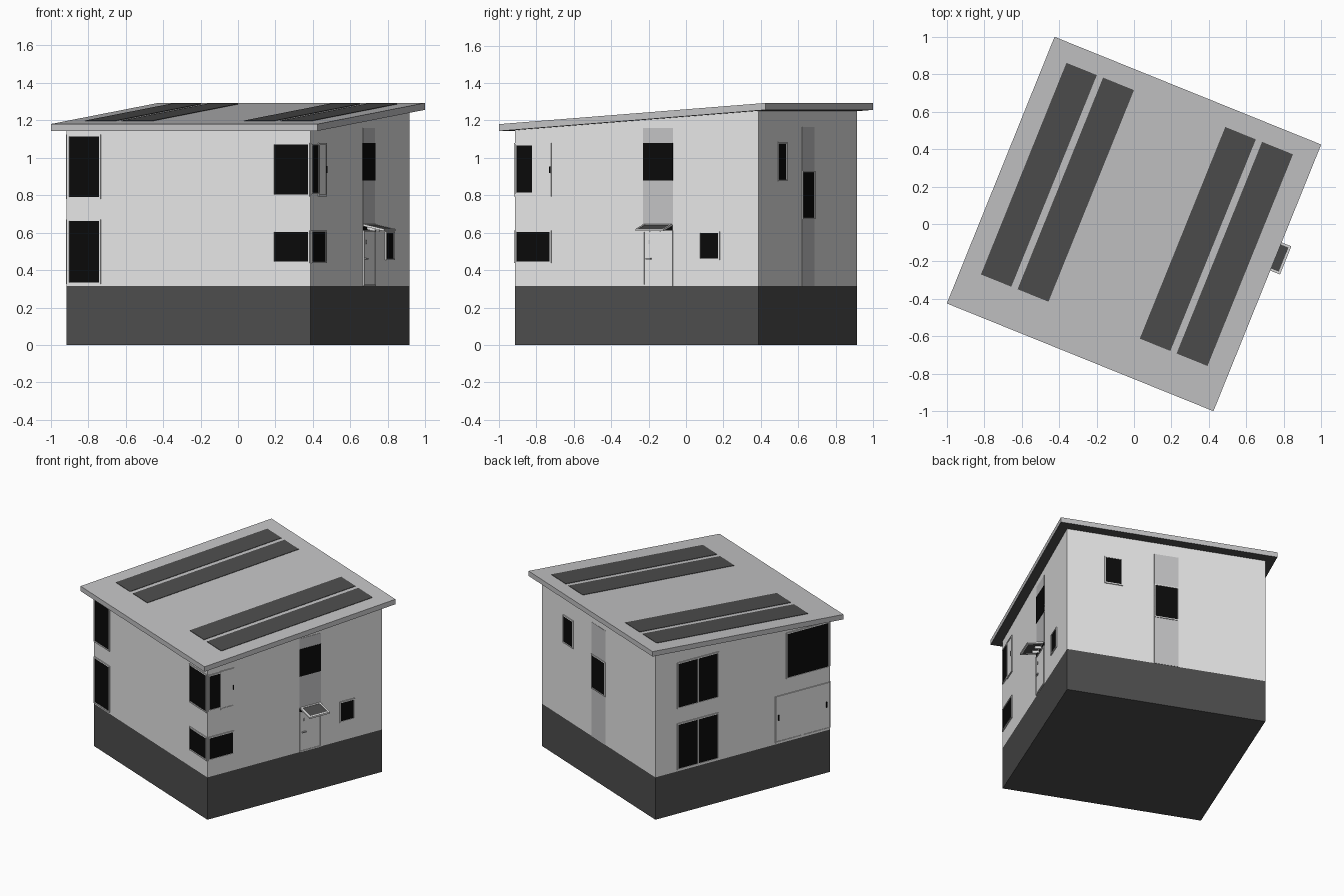
import bpy, bmesh, math

if "Cube" in bpy.data.objects:
    bpy.data.objects.remove(bpy.data.objects["Cube"])

ANGLE = math.radians(-22)   # whole house is turned about z
A = 0.703                   # wall half width
R = 0.768                   # roof half width
BASE = 0.315                # plinth height
SLOPE = 0.0736


def material(name, g):
    m = bpy.data.materials.new(name)
    m.diffuse_color = (g[0], g[1], g[2], 1)
    m.use_nodes = True
    m.node_tree.nodes["Principled BSDF"].inputs["Base Color"].default_value = m.diffuse_color
    return m


WALL = material("white render", (0.80, 0.80, 0.80))
GREY = material("light grey", (0.55, 0.55, 0.56))
DARK = material("dark grey", (0.075, 0.075, 0.075))
GLASS = material("black glass", (0.003, 0.003, 0.003))


def add_box(bm, lo, hi, shape=None):
    """Box between two corners; shape(x, y, z) may move its points."""
    vs = bmesh.ops.create_cube(bm, size=1)["verts"]
    for v in vs:
        p = [(a + b) / 2 + c * abs(b - a) for a, b, c in zip(lo, hi, v.co)]
        v.co = shape(*p) if shape else p


def finish(name, bm, *mats):
    bmesh.ops.recalc_face_normals(bm, faces=bm.faces)
    me = bpy.data.meshes.new(name)
    bm.to_mesh(me)
    bm.free()
    for m in mats:
        me.materials.append(m)
    ob = bpy.data.objects.new(name, me)
    ob.rotation_euler.z = ANGLE
    bpy.context.collection.objects.link(ob)
    return ob


def block(name, lo, hi, mat, shape=None):
    bm = bmesh.new()
    add_box(bm, lo, hi, shape)
    return finish(name, bm, mat)


def on_face(side, s, d, z):
    """Position s along a wall, d outwards, z up."""
    return {"front": (s, -A - d, z), "back": (s, A + d, z),
            "right": (A + d, s, z), "left": (-A - d, s, z)}[side]


def plate(name, side, s0, s1, z0, z1, mat, d0=-0.002, d1=0.003):
    return block(name, on_face(side, s0, d0, z0), on_face(side, s1, d1, z1), mat)


def window(name, side, s0, s1, z0, z1, pane=GLASS, mullions=(), w=0.009):
    plate(name + "_pane", side, s0, s1, z0, z1, pane)
    bars = [(s0 - w, s0, z0 - w, z1 + w), (s1, s1 + w, z0 - w, z1 + w),
            (s0, s1, z0 - w, z0), (s0, s1, z1, z1 + w)]
    bars += [(m - w / 2, m + w / 2, z0, z1) for m in mullions]
    bm = bmesh.new()
    for a, b, c, d in bars:
        add_box(bm, on_face(side, a, -0.002, c), on_face(side, b, 0.007, d))
    finish(name + "_frame", bm, WALL)


# plinth and walls
block("plinth", (-A, -A, 0), (A, A, BASE), DARK)


def wall_top(x, y, z):
    return (x, y, z if z < 0.5 else 1.203 + SLOPE * y)


block("walls", (-A, -A, BASE), (A, A, 1.2), WALL, wall_top)

# sloping roof slab, dark underside
roof = block("roof", (-R, -R, 1.2), (R, R, 1.237), GREY,
             lambda x, y, z: (x, y, z + SLOPE * y))
roof.data.materials.append(DARK)
for p in roof.data.polygons:
    p.material_index = 1 if p.normal.z < -0.5 else 0

# solar panels lying on the roof
for i, (u0, u1) in enumerate([(-0.657, -0.482), (-0.446, -0.268),
                              (0.258, 0.434), (0.47, 0.648)]):
    block(f"solar_panel_{i + 1}", (u0, -0.556, 1.236), (u1, 0.663, 1.240), DARK,
          lambda x, y, z: (x, y, z + SLOPE * y))

# tall windows round the front left corner and at the back of the left side
for tag, z0, z1 in [("lower", 0.335, 0.662), ("upper", 0.79, 1.115)]:
    window(f"front_left_window_{tag}", "front", -0.686, -0.513, z0, z1)
    window(f"left_back_window_{tag}", "left", 0.205, 0.52, z0, z1, mullions=(0.362,))
window("left_front_window_upper", "left", -0.686, -0.357, 0.79, 1.115)
window("terrace_door", "left", -0.686, -0.27, 0.335, 0.662, WALL, mullions=(-0.478,))
for s in (-0.67, -0.285):
    plate("terrace_door_handle", "left", s - 0.004, s + 0.004, 0.49, 0.53, GLASS, 0, 0.012)

# windows round the front right corner
window("corner_window_lower_front", "front", 0.495, 0.69, 0.447, 0.603)
window("corner_window_lower_side", "right", -0.69, -0.5, 0.447, 0.603)
window("corner_window_upper_front", "front", 0.495, 0.69, 0.803, 1.07)
window("corner_window_upper_side", "right", -0.69, -0.6, 0.815, 1.065)
window("corner_casement", "right", -0.59, -0.5, 0.803, 1.07, WALL)
plate("casement_handle", "right", -0.5, -0.495, 0.92, 0.955, GLASS, 0, 0.012)

# grey vertical strips with stair windows
plate("entrance_strip", "right", 0.037, 0.209, 0.64, 1.16, GREY, -0.002, 0.002)
plate("entrance_strip_window", "right", 0.037, 0.209, 0.878, 1.08, GLASS, 0, 0.005)
plate("back_strip", "back", -0.088, 0.085, BASE, 1.165, GREY, -0.002, 0.002)
window("back_strip_window", "back", -0.08, 0.077, 0.682, 0.922, w=0.008)

# small single windows
window("right_small_window", "right", 0.368, 0.472, 0.462, 0.598)
window("back_small_window", "back", 0.318, 0.428, 0.885, 1.075)

# front door with fanlight, handle and peephole
window("door", "right", 0.045, 0.201, BASE + 0.009, 0.605, WALL, w=0.008)
plate("door_fanlight", "right", 0.04, 0.206, 0.612, 0.64, GLASS, 0, 0.004)
plate("door_handle", "right", 0.055, 0.085, 0.456, 0.464, GREY, 0, 0.014)
plate("door_peephole", "right", 0.07, 0.076, 0.54, 0.56, GREY, 0, 0.008)


# tilted canopy: light frame, dark panel and two brackets
def tilt(x, y, z):
    return (x, y, z - 0.22 * (x - A))


bm = bmesh.new()
U0, U1, V0, V1, T = A, A + 0.121, 0.042, 0.204, 0.012
for a, b, c, d in [(U0, U1, V0, V0 + T), (U0, U1, V1 - T, V1),
                   (U0, U0 + T, V0 + T, V1 - T), (U1 - T, U1, V0 + T, V1 - T)]:
    add_box(bm, (a, c, 0.635), (b, d, 0.647), tilt)
for v in (0.09, 0.15):
    add_box(bm, (U0, v, 0.618), (U0 + 0.05, v + 0.008, 0.637), tilt)
finish("canopy_frame", bm, WALL)
block("canopy_panel", (U0 + T, V0 + T, 0.637), (U1 - T, V1 - T, 0.645), DARK, tilt)
